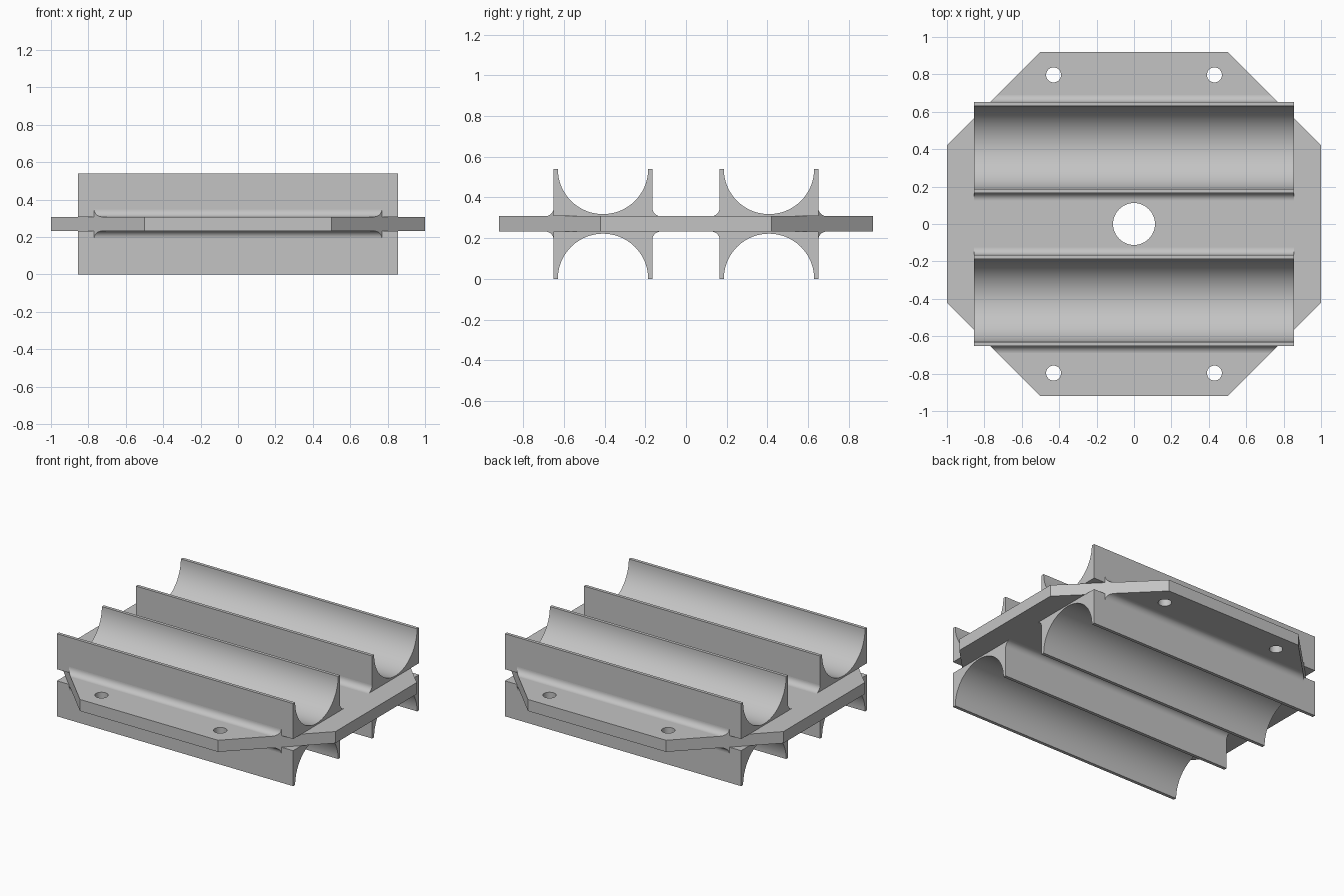
import bpy, bmesh
from math import sin, cos, pi

cube = bpy.data.objects.get("Cube")
if cube:
    bpy.data.objects.remove(cube, do_unlink=True)

HEIGHT = 0.54
PLATE_LOW, PLATE_TOP = 0.232, 0.308
CRADLE_Y, CRADLE_HALF, CRADLE_LENGTH = 0.408, 0.243, 0.855
BORE = 0.222
FILLET = 0.04

grey = bpy.data.materials.new("Plain grey")
grey.use_nodes = True
colour = (0.55, 0.55, 0.55, 1)
grey.diffuse_color = colour
grey.node_tree.nodes["Principled BSDF"].inputs["Base Color"].default_value = colour


def prism(name, start, end):
    """Solid between two matching outlines."""
    bm = bmesh.new()
    a = [bm.verts.new(p) for p in start]
    b = [bm.verts.new(p) for p in end]
    bm.faces.new(a)
    bm.faces.new(b[::-1])
    for i in range(len(a)):
        j = (i + 1) % len(a)
        bm.faces.new((a[i], b[i], b[j], a[j]))
    bmesh.ops.recalc_face_normals(bm, faces=bm.faces)
    mesh = bpy.data.meshes.new(name)
    bm.to_mesh(mesh)
    bm.free()
    mesh.materials.append(grey)
    obj = bpy.data.objects.new(name, mesh)
    bpy.context.collection.objects.link(obj)
    return obj


def upright(name, outline, low, high):
    return prism(name, [(x, y, low) for x, y in outline],
                 [(x, y, high) for x, y in outline])


def smooth(obj):
    bpy.ops.object.select_all(action='DESELECT')
    obj.select_set(True)
    bpy.context.view_layer.objects.active = obj
    bpy.ops.object.shade_smooth_by_angle(angle=pi / 6)


def lengthwise(name, profile, side, top):
    """Run a y-z profile along x, trimmed by the plate chamfer if asked."""
    def ends(sign):
        return [(sign * half, side * y, z if top else HEIGHT - z)
                for y, z, half in profile]
    smooth(prism(name, ends(-1), ends(1)))


# Octagonal base plate with a central bore and four bolt holes
corners = [(0.5, 0.92), (1, 0.42), (1, -0.42), (0.5, -0.92)]
outline = corners + [(-x, y) for x, y in corners[::-1]]
plate = upright("base_plate", outline, PLATE_LOW, PLATE_TOP)
holes = [(0, 0, 0.112)] + [(x, y, 0.04) for x in (-0.43, 0.43) for y in (-0.797, 0.797)]
for hx, hy, r in holes:
    n = 48
    circle = [(hx + r * cos(2 * pi * i / n), hy + r * sin(2 * pi * i / n)) for i in range(n)]
    cutter = upright("hole_cutter", circle, 0.1, 0.45)
    cutter.hide_render = True
    cut = plate.modifiers.new("hole", 'BOOLEAN')
    cut.operation = 'DIFFERENCE'
    cut.solver = 'EXACT'
    cut.object = cutter
    bpy.context.view_layer.objects.active = plate
    bpy.ops.object.modifier_apply(modifier=cut.name)
    bpy.data.objects.remove(cutter, do_unlink=True)
smooth(plate)

# Half-round cradle profile, open at the top
inner, outer = CRADLE_Y - CRADLE_HALF, CRADLE_Y + CRADLE_HALF
cradle = [(inner, HEIGHT), (inner, PLATE_TOP), (outer, PLATE_TOP), (outer, HEIGHT)]
cradle += [(CRADLE_Y + BORE * cos(pi * i / 40), HEIGHT - BORE * sin(pi * i / 40))
           for i in range(41)]
cradle = [(y, z, CRADLE_LENGTH) for y, z in cradle]


def fillet(wall, way):
    """Concave corner where a cradle wall meets the plate."""
    pts = [(wall, PLATE_TOP)]
    for i in range(11):
        a = pi / 2 * i / 10
        pts.append((wall + way * FILLET * (1 - cos(a)), PLATE_TOP + FILLET * (1 - sin(a))))
    return [(y, z, min(CRADLE_LENGTH, 1.42 - y)) for y, z in pts]


# Four cradles, two above and two below, each with both fillets
for top, level in ((True, "upper"), (False, "lower")):
    for side, place in ((-1, "front"), (1, "back")):
        lengthwise(f"{level}_{place}_cradle", cradle, side, top)
        lengthwise(f"{level}_{place}_inner_fillet", fillet(inner, -1), side, top)
        lengthwise(f"{level}_{place}_outer_fillet", fillet(outer, 1), side, top)
